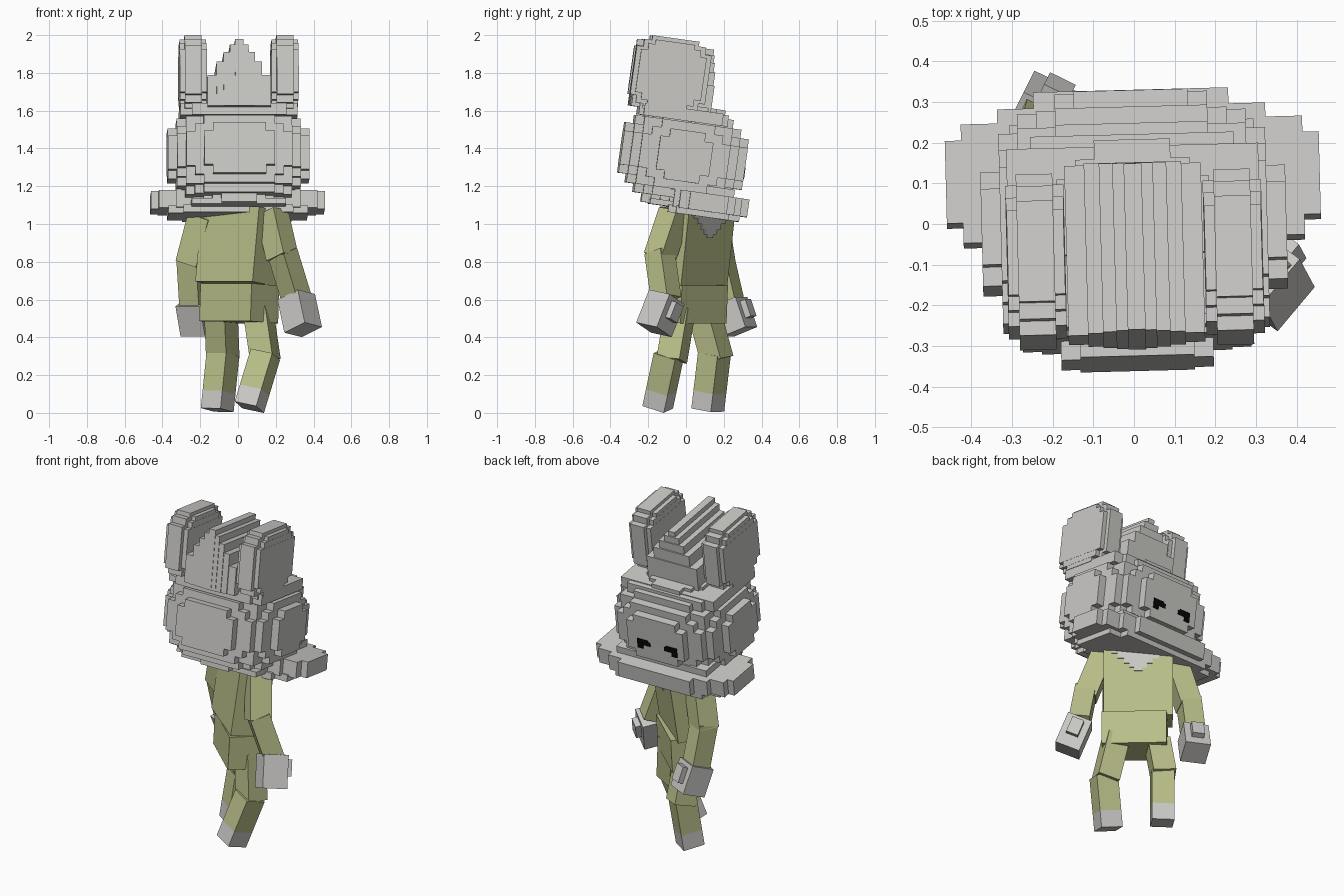
import bpy, bmesh, math
from mathutils import Matrix, Vector

if "Cube" in bpy.data.objects:
    bpy.data.objects.remove(bpy.data.objects["Cube"])


def material(name, rgb):
    m = bpy.data.materials.new(name)
    m.diffuse_color = (*rgb, 1)
    m.use_nodes = True
    m.node_tree.nodes["Principled BSDF"].inputs["Base Color"].default_value = m.diffuse_color
    return m


GREY = material("pale grey", (0.59, 0.585, 0.565))
GREEN = material("olive green", (0.49, 0.52, 0.25))
BLACK = material("black", (0.002, 0.002, 0.002))


def finish(name, bm, mat, matrix):
    bmesh.ops.recalc_face_normals(bm, faces=bm.faces[:])
    me = bpy.data.meshes.new(name)
    bm.to_mesh(me)
    bm.free()
    me.transform(matrix)
    me.materials.append(mat)
    ob = bpy.data.objects.new(name, me)
    bpy.context.collection.objects.link(ob)
    return ob


def boxes(name, mat, matrix, spans):
    """Object made of boxes, each given as (x0, x1, y0, y1, z0, z1)."""
    bm = bmesh.new()
    for x0, x1, y0, y1, z0, z1 in spans:
        m = Matrix.Translation(((x0 + x1) / 2, (y0 + y1) / 2, (z0 + z1) / 2))
        m = m @ Matrix.Diagonal((x1 - x0, y1 - y0, z1 - z0, 1))
        bmesh.ops.create_cube(bm, size=1, matrix=m)
    return finish(name, bm, mat, matrix)


def voxel_blob(name, mat, matrix, centre, half, n, power):
    """Stepped rounded block: only the exposed faces of the filled cells."""
    def filled(c):
        u = [abs((c[a] + 0.5) / n[a] * 2 - 1) for a in range(3)]
        return max(u) < 1 and sum(v ** power for v in u) <= 1

    bm = bmesh.new()
    for i in range(n[0]):
        for j in range(n[1]):
            for k in range(n[2]):
                c = (i, j, k)
                if not filled(c):
                    continue
                for a in range(3):
                    for s in (0, 1):
                        near = list(c)
                        near[a] += 2 * s - 1
                        if filled(near):
                            continue
                        b, d = (a + 1) % 3, (a + 2) % 3
                        vs = []
                        for p, q in ((0, 0), (1, 0), (1, 1), (0, 1)):
                            g = list(c)
                            g[a] += s
                            g[b] += p
                            g[d] += q
                            vs.append(bm.verts.new([centre[t] + half[t] * (g[t] / n[t] * 2 - 1)
                                                    for t in range(3)]))
                        bm.faces.new(vs)
    bmesh.ops.remove_doubles(bm, verts=bm.verts[:], dist=0.0005)
    return finish(name, bm, mat, matrix)


def limb_frame(top, end, yaw):
    """Frame at the top point whose -z axis runs to the end point."""
    top, end = Vector(top), Vector(end)
    z = (top - end).normalized()
    y = z.cross(Vector((math.cos(yaw), math.sin(yaw), 0))).normalized()
    x = y.cross(z)
    m = Matrix((x, y, z)).transposed().to_4x4()
    m.translation = top
    return m, (top - end).length


def limb(name, mat, top, end, yaw, w, start=0.0, stop=1.0):
    m, length = limb_frame(top, end, math.radians(yaw))
    h = w / 2
    boxes(name, mat, m, [(-h, h, -h, h, -length * stop, -length * start)])


def frame(loc, yaw, pitch):
    return (Matrix.Translation(loc) @ Matrix.Rotation(math.radians(yaw), 4, 'Z')
            @ Matrix.Rotation(math.radians(pitch), 4, 'X'))


# Head, tilted towards the face (+y)
HEAD = frame((0, 0, 1.08), 1.5, -8)
voxel_blob("head", GREY, HEAD, (0, -0.055, 0.275), (0.375, 0.33, 0.27), (16, 14, 12), 2.5)
boxes("head_cap", GREY, HEAD, [(-0.31, 0.31, -0.30, 0.12, 0.46, 0.525),
                               (-0.25, 0.25, -0.325, 0.15, 0.46, 0.52)])

# Fur collar round the jaw, in tiers
collar = []
for hx, y0, y1 in ((0.46, 0.0, 0.205), (0.42, -0.05, 0.245), (0.33, -0.08, 0.28), (0.24, -0.1, 0.32)):
    collar.append((-hx, hx, y0, y1, 0.0, 0.095))
collar += [(-0.37, 0.37, -0.06, 0.22, -0.03, 0.01), (-0.29, 0.29, -0.1, 0.28, -0.03, 0.01),
           (-0.3, 0.3, -0.1, 0.235, 0.09, 0.135), (-0.25, 0.25, -0.2, 0.2, 0.0, 0.03)]
boxes("jaw_collar", GREY, HEAD, collar)

# Ears: stepped discs, a wide core with slightly smaller outer layers
for side, name in ((-1, "left_ear"), (1, "right_ear")):
    spans = []
    for hx, hy, hz in ((0.045, 0.2, 0.13), (0.045, 0.165, 0.17), (0.045, 0.125, 0.195),
                       (0.072, 0.175, 0.115), (0.071, 0.14, 0.15), (0.07, 0.105, 0.175)):
        x, y, z = side * 0.243, -0.185, 0.69
        spans.append((x - hx, x + hx, y - hy, y + hy, z - hz, z + hz))
    boxes(name, GREY, HEAD, spans)

# Stepped crest between the ears
crest = []
for hx, top, back in ((0.168, 0.665, 0.055), (0.12, 0.735, 0.05), (0.083, 0.785, 0.042),
                      (0.05, 0.825, 0.036), (0.022, 0.855, 0.03)):
    crest.append((-hx, hx, -0.382 + (0.855 - top) * 0.08, back, 0.5, top))
boxes("crest", GREY, HEAD, crest)

# Eyes: thin stepped plates on the face
Y = 0.275
for side, name in ((-1, "left_eye"), (1, "right_eye")):
    cx = side * 0.09 - 0.01
    spans = []
    for a, b, z0, z1 in ((-0.043, 0.043, 0.225, 0.25), (-0.03, 0.043, 0.225, 0.26),
                         (0.005, 0.043, 0.20, 0.24)):
        xs = sorted((cx + side * a, cx + side * b))
        spans.append((xs[0], xs[1], Y - 0.002, Y + 0.004, z0, z1))
    boxes(name, BLACK, HEAD, spans)

# Torso and hips, turned to the right
TORSO = frame((0.005, 0.04, 0.88), -39, -8)
boxes("torso", GREEN, TORSO, [(-0.195, 0.195, -0.10, 0.10, -0.2, 0.2)])
boxes("chest_patch", GREY, TORSO, [(-h, h, 0.098, 0.105, z, 0.2) for h, z in
                                   ((0.15, 0.165), (0.115, 0.135), (0.08, 0.105),
                                    (0.05, 0.08), (0.025, 0.06))])
HIPS = frame((0.007, 0.015, 0.58), -42, -3)
boxes("hips", GREEN, HIPS, [(-0.182, 0.182, -0.11, 0.11, -0.1, 0.1)])

# Legs: hip, knee and sole points in mid stride
for name, hip, knee, sole, yaw in (
        ("left", (-0.09, 0.10, 0.52), (-0.08, 0.165, 0.28), (-0.11, 0.115, 0.015), -34),
        ("right", (0.105, -0.03, 0.55), (0.145, -0.075, 0.28), (0.06, -0.15, 0.03), -20)):
    limb(name + "_thigh", GREEN, hip, knee, yaw, 0.128)
    shin_top = Vector(knee) + Vector((0, -0.015, 0.03))
    limb(name + "_shin", GREEN, shin_top, sole, yaw, 0.126, 0.0, 0.68)
    limb(name + "_foot", GREY, shin_top, sole, yaw, 0.126, 0.68, 1.0)

# Arms: shoulder, elbow, wrist and fingertip points
for name, shoulder, elbow, wrist, tip, yaw in (
        ("left", (-0.185, 0.14, 1.04), (-0.25, 0.18, 0.79), (-0.235, 0.235, 0.58), (-0.21, 0.285, 0.43), -26),
        ("right", (0.18, -0.06, 1.06), (0.235, -0.14, 0.82), (0.31, -0.105, 0.605), (0.345, -0.17, 0.44), -40)):
    limb(name + "_upper_arm", GREEN, shoulder, elbow, yaw, 0.124)
    elbow_top = Vector(elbow) + Vector((0, 0, 0.03))
    limb(name + "_forearm", GREEN, elbow_top, wrist, yaw, 0.115)
    m, length = limb_frame(wrist, tip, math.radians(yaw))
    boxes(name + "_hand", GREY, m, [(-0.072, 0.072, -0.072, 0.072, -length, 0.01),
                                    (-0.035, 0.035, 0.06, 0.105, -0.11, -0.015)])
